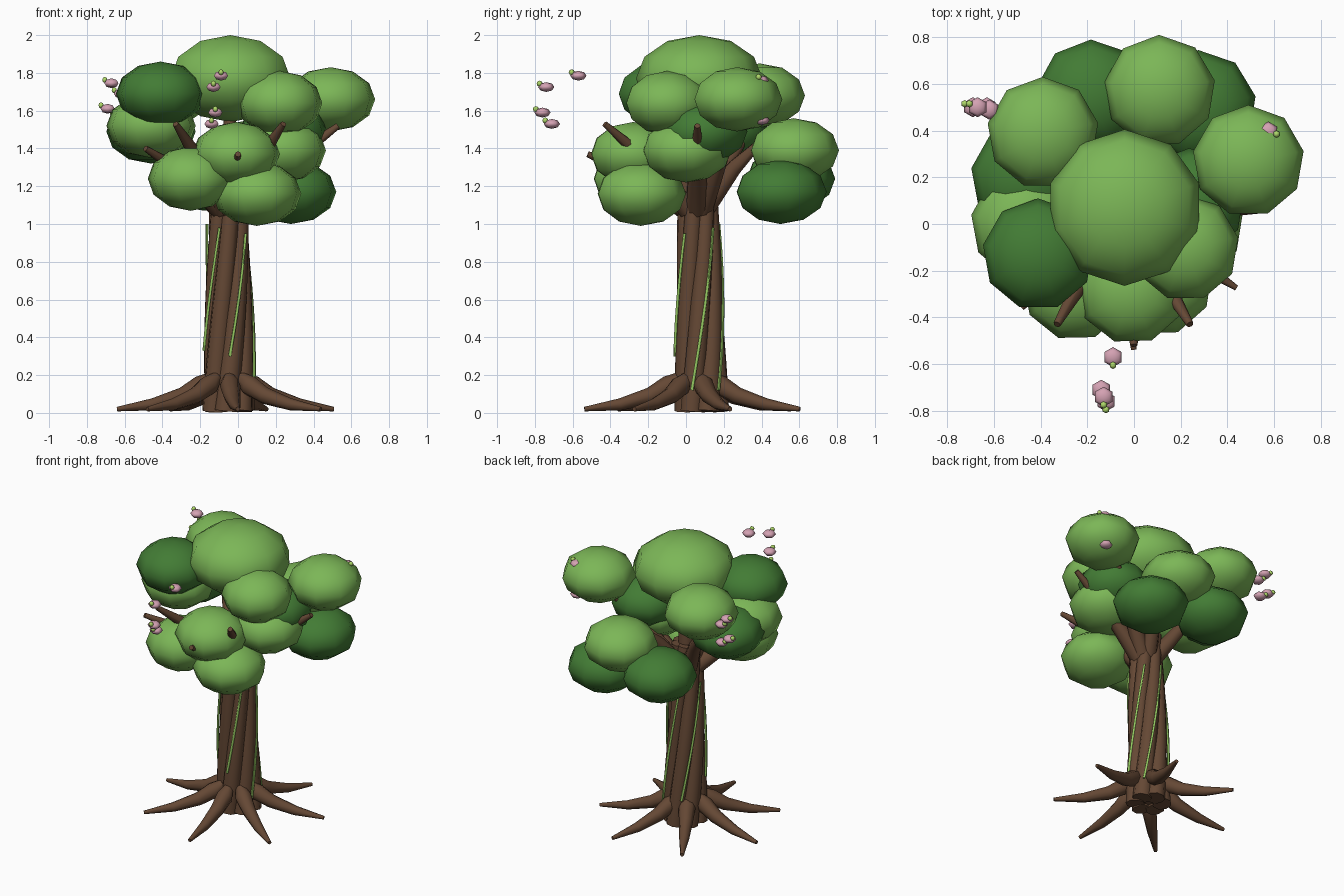
import bpy, math
from mathutils import Vector

if "Cube" in bpy.data.objects:
    bpy.data.objects.remove(bpy.data.objects["Cube"])


def material(name, rgb):
    m = bpy.data.materials.new(name)
    m.diffuse_color = (*rgb, 1)
    m.use_nodes = True
    m.node_tree.nodes["Principled BSDF"].inputs["Base Color"].default_value = m.diffuse_color
    return m


BARK = material("bark", (0.13, 0.065, 0.035))
LEAF = material("leaf", (0.2, 0.47, 0.095))
DARK = material("dark_leaf", (0.055, 0.2, 0.035))
VINE = material("vine", (0.3, 0.58, 0.12))
PINK = material("petal", (0.66, 0.36, 0.45))
BUD = material("bud", (0.42, 0.68, 0.14))


def tubes(name, paths, mat, res=2):
    """One mesh of tapered tubes; each path is a list of (x, y, z, radius)."""
    cu = bpy.data.curves.new(name, 'CURVE')
    cu.dimensions = '3D'
    cu.bevel_depth = 1
    cu.bevel_resolution = res
    cu.use_fill_caps = True
    for path in paths:
        sp = cu.splines.new('POLY')
        sp.points.add(len(path) - 1)
        for p, (x, y, z, r) in zip(sp.points, path):
            p.co = (x, y, z, 1)
            p.radius = r
    ob = bpy.data.objects.new(name, cu)
    bpy.context.collection.objects.link(ob)
    bpy.ops.object.select_all(action='DESELECT')
    ob.select_set(True)
    bpy.context.view_layer.objects.active = ob
    bpy.ops.object.convert(target='MESH')
    ob = bpy.context.object
    ob.data.materials.clear()
    ob.data.materials.append(mat)
    bpy.ops.object.shade_smooth_by_angle(angle=math.radians(60))
    return ob


def ball(name, loc, rx, rz, mat, seg=9, rings=6, turn=0.0):
    bpy.ops.mesh.primitive_uv_sphere_add(segments=seg, ring_count=rings, location=loc,
                                         rotation=(0, 0, turn))
    ob = bpy.context.object
    ob.name = name
    ob.scale = (rx, rx, rz)
    ob.data.materials.append(mat)
    bpy.ops.object.shade_smooth()
    return ob


def spiral(start, z0, z1, off0, off1, r0, r1, n=10):
    """Path winding around the slightly leaning trunk axis."""
    path = []
    for i in range(n):
        z = z0 + (z1 - z0) * i / (n - 1)
        t = z / 1.2
        a = math.radians(start + 75 * z)
        off, r = off0 + (off1 - off0) * t, r0 + (r1 - r0) * t
        path.append((-0.05 + off * math.cos(a), 0.085 - 0.025 * t + off * math.sin(a), z, r))
    return path


# Twisted trunk: a core and six winding strands
tubes("trunk_core", [[(-0.05, 0.085, 0.02, 0.1), (-0.05, 0.06, 1.2, 0.07)]], BARK)
tubes("trunk_strands", [spiral(20 + 60 * k, 0.01, 1.25, 0.085, 0.062, 0.062, 0.044)
                        for k in range(6)], BARK)

# Seven spreading roots
roots = []
for k in range(7):
    a = math.radians(121 + 360 / 7 * k)
    roots.append([(-0.055 + d * math.cos(a), 0.05 + d * math.sin(a), z, r) for d, z, r in
                  ((0.08, 0.19, 0.03), (0.14, 0.145, 0.055), (0.24, 0.09, 0.045),
                   (0.40, 0.045, 0.032), (0.59, 0.02, 0.012))])
tubes("roots", roots, BARK)

# Branches from the top of the trunk into the foliage
TIPS = [(-0.33, -0.43, 1.53), (0.24, -0.43, 1.53), (0.53, 0.06, 1.52), (0, -0.52, 1.37),
        (-0.49, -0.34, 1.40), (0.12, 0.42, 1.46), (-0.36, 0.34, 1.50), (0.44, 0.3, 1.62),
        (-0.04, 0.07, 1.75)]
branches = []
base = Vector((-0.05, 0.06, 1.08))
for tip in TIPS:
    tip = Vector(tip)
    out = (tip - base) * Vector((1, 1, 0))
    root = base + out * 0.1
    mid = root.lerp(tip, 0.5) + Vector((0, 0, 0.03))
    branches.append([(*root, 0.06), (*mid, 0.042), (*tip, 0.016)])
tubes("branches", branches, BARK)

# Vines winding up the trunk
tubes("vines", [spiral(s, z0, z1, 0.147, 0.108, 0.009, 0.007, 12) for s, z0, z1 in
                ((172, 0.33, 0.98), (250, 0.3, 0.95), (330, 0.12, 0.98),
                 (30, 0.12, 1.0), (100, 0.2, 1.0))], VINE, res=1)

# Foliage clumps: position, radius, half height, colour
CLUMPS = [
    (-0.04, 0.07, 1.77, 0.335, 0.23, LEAF),
    (0.49, 0.27, 1.66, 0.24, 0.17, LEAF),
    (-0.39, 0.39, 1.68, 0.24, 0.17, LEAF),
    (-0.41, -0.13, 1.69, 0.24, 0.17, DARK),
    (0.22, -0.10, 1.64, 0.23, 0.17, LEAF),
    (-0.46, 0.00, 1.52, 0.24, 0.17, LEAF),
    (-0.46, 0.20, 1.49, 0.24, 0.17, DARK),
    (0.11, 0.57, 1.39, 0.24, 0.17, LEAF),
    (0.23, 0.00, 1.39, 0.24, 0.17, LEAF),
    (0.24, 0.09, 1.49, 0.235, 0.17, DARK),
    (0.28, 0.50, 1.17, 0.245, 0.17, DARK),
    (-0.18, 0.55, 1.24, 0.24, 0.17, DARK),
    (-0.25, -0.27, 1.24, 0.23, 0.17, LEAF),
    (0.10, -0.24, 1.16, 0.24, 0.17, LEAF),
    (-0.01, -0.28, 1.37, 0.235, 0.17, LEAF),
]
for i, (x, y, z, r, h, mat) in enumerate(CLUMPS):
    ball(f"foliage_{i + 1}", (x, y, z), r, h, mat, seg=10 if i == 0 else 9, turn=i * 0.7)

# Blossoms: position and direction in which the green bud sits
FRONT, LEFT, SIDE = (0.0, -0.035), (-0.035, 0.015), (0.035, -0.01)
BLOSSOMS = [(-0.09, -0.57, 1.785, FRONT), (-0.13, -0.74, 1.725, FRONT),
            (-0.12, -0.76, 1.59, FRONT), (-0.14, -0.71, 1.53, FRONT),
            (-0.67, 0.50, 1.745, LEFT), (-0.62, 0.49, 1.69, LEFT),
            (-0.69, 0.50, 1.61, LEFT), (-0.63, 0.50, 1.57, LEFT),
            (0.575, 0.395, 1.76, SIDE), (0.57, 0.40, 1.55, SIDE)]
for i, (x, y, z, (dx, dy)) in enumerate(BLOSSOMS):
    ball(f"blossom_{i + 1}", (x, y, z), 0.043, 0.026, PINK, 6, 4)
    ball(f"bud_{i + 1}", (x + dx, y + dy, z + 0.018), 0.016, 0.016, BUD, 6, 4)
